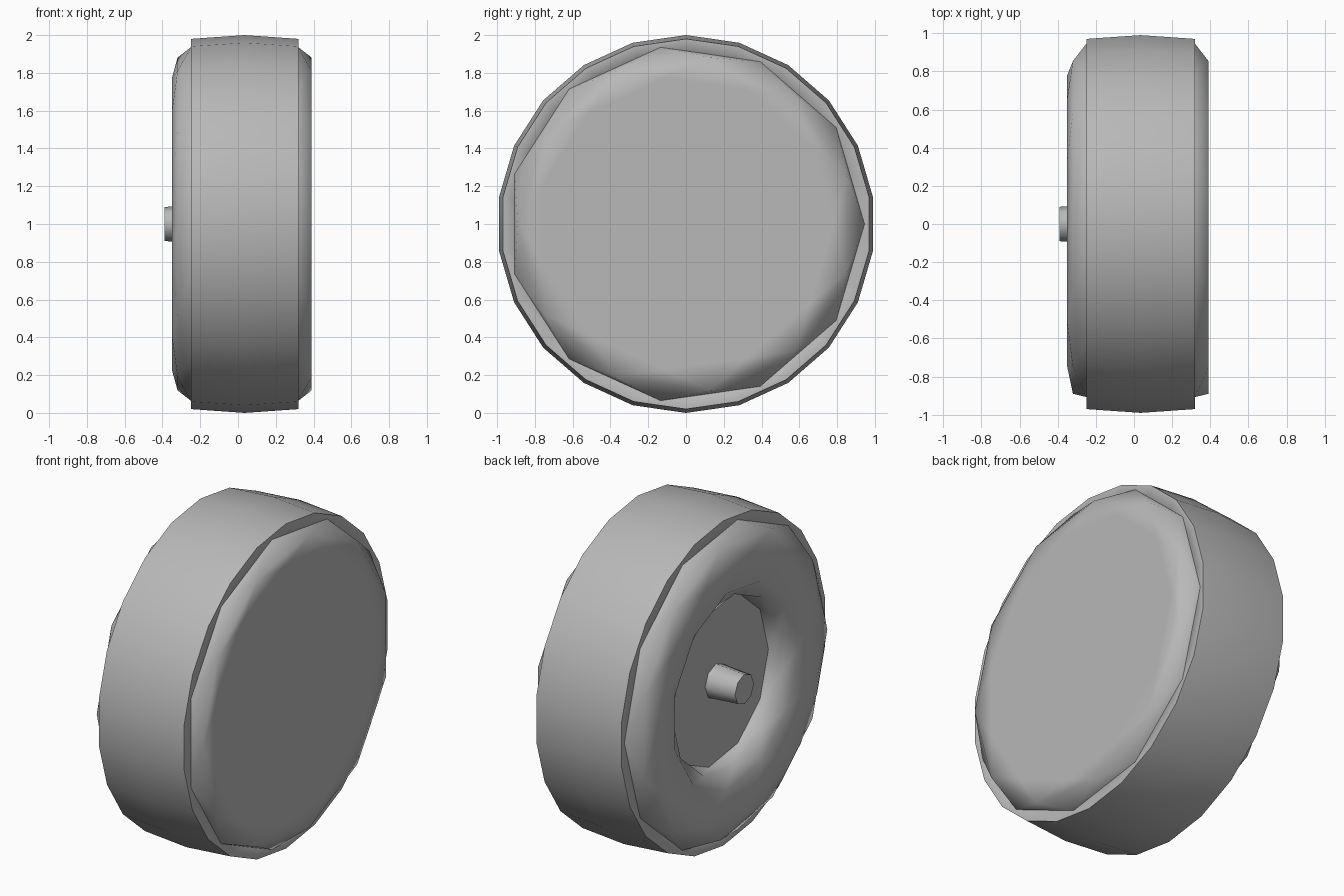
import bpy
import bmesh
from math import pi, sin, cos

cube = bpy.data.objects.get("Cube")
if cube:
    bpy.data.objects.remove(cube, do_unlink=True)

grey = bpy.data.materials.new("plain_grey")
grey.use_nodes = True
colour = (0.48, 0.48, 0.48, 1)
grey.diffuse_color = colour
grey.node_tree.nodes["Principled BSDF"].inputs["Base Color"].default_value = colour

AXLE_HEIGHT = 1.0


def lathe(name, sides, rings, start=0.0, closed=False, sharp=()):
    """Join rings (x, radius, half_turned) along the x axle; half-turned
    neighbours are joined by zigzag triangles, aligned ones by quads."""
    bm = bmesh.new()
    loops = []
    for x, radius, turned in rings:
        angles = [start + (k + turned / 2) * 2 * pi / sides for k in range(sides)]
        loops.append([bm.verts.new((x, radius * cos(a), radius * sin(a)))
                      for a in angles])

    pairs = list(zip(range(len(rings) - 1), range(1, len(rings))))
    if closed:
        pairs.append((len(rings) - 1, 0))
    for i, j in pairs:
        a, b = loops[i], loops[j]
        if rings[i][2] > rings[j][2]:
            a, b = b, a
        for k in range(sides):
            n = (k + 1) % sides
            if rings[i][2] == rings[j][2]:
                bm.faces.new((a[k], a[n], b[n], b[k]))
            else:
                bm.faces.new((a[k], a[n], b[k]))
                bm.faces.new((a[n], b[n], b[k]))
    if not closed:
        bm.faces.new(loops[0])
        bm.faces.new(loops[-1])

    bmesh.ops.recalc_face_normals(bm, faces=bm.faces)
    for face in bm.faces:
        face.smooth = True
    for i in sharp:
        for k in range(sides):
            bm.edges.get((loops[i][k], loops[i][(k + 1) % sides])).smooth = False

    mesh = bpy.data.meshes.new(name)
    bm.to_mesh(mesh)
    bm.free()
    mesh.materials.append(grey)
    obj = bpy.data.objects.new(name, mesh)
    obj.location.z = AXLE_HEIGHT
    bpy.context.collection.objects.link(obj)
    return obj


# Tyre body: recess floor, recess wall, both sidewalls and the flat side
lathe("tyre_body", 11, [
    (-0.20, 0.50, 1),
    (-0.27, 0.52, 0),
    (-0.33, 0.60, 1),
    (-0.35, 0.78, 0),
    (-0.32, 0.89, 1),
    (-0.25, 0.945, 0),
    (0.32, 0.945, 0),
    (0.39, 0.89, 1),
    (0.39, 0.78, 0),
], sharp=[0])

# Tread: slightly crowned band standing proud of the body
lathe("tread_band", 22, [
    (-0.25, 0.98, 0),
    (0.035, 1.00, 0),
    (0.32, 0.98, 0),
    (0.32, 0.88, 0),
    (-0.25, 0.88, 0),
], start=pi / 2, closed=True, sharp=[0, 2])

# Axle stub in the recess
lathe("axle_stub", 8, [
    (-0.18, 0.105, 0),
    (-0.39, 0.09, 0),
], sharp=[0, 1])
